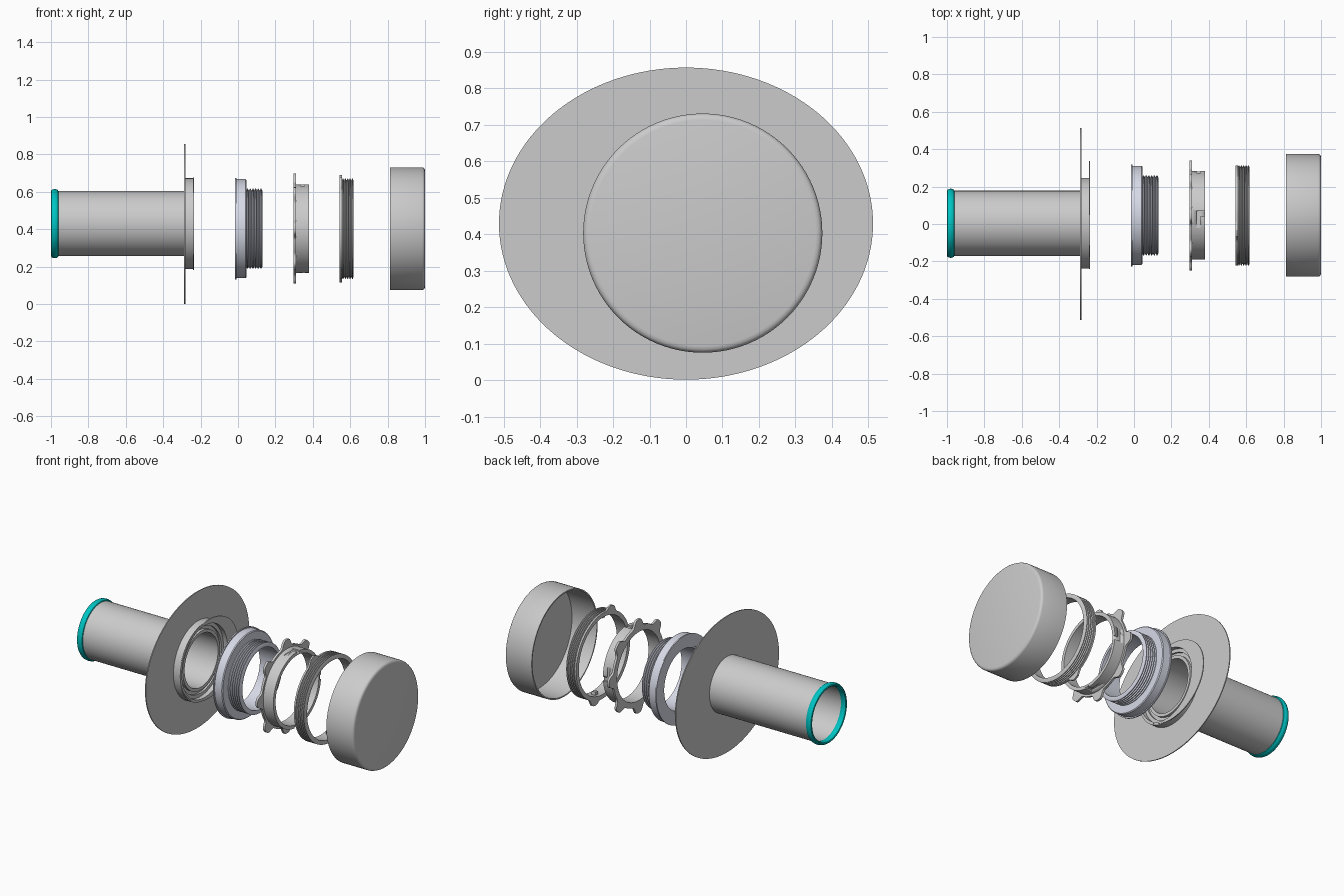
import bpy, bmesh
from math import cos, sin, pi, radians, exp

if "Cube" in bpy.data.objects:
    bpy.data.objects.remove(bpy.data.objects["Cube"])

N = 96
TUBE = (0.004, 0.43)     # y, z of the tube axis
AXIS = (0.046, 0.403)    # y, z of the loose rings and cap


def material(name, color):
    m = bpy.data.materials.new(name)
    m.diffuse_color = (*color, 1)
    m.use_nodes = True
    m.node_tree.nodes["Principled BSDF"].inputs["Base Color"].default_value = m.diffuse_color
    return m


def finish(bm, name, mat=None):
    bmesh.ops.recalc_face_normals(bm, faces=bm.faces)
    me = bpy.data.meshes.new(name)
    bm.to_mesh(me)
    bm.free()
    ob = bpy.data.objects.new(name, me)
    bpy.context.collection.objects.link(ob)
    if mat:
        me.materials.append(mat)
    bpy.ops.object.select_all(action='DESELECT')
    ob.select_set(True)
    bpy.context.view_layer.objects.active = ob
    bpy.ops.object.shade_smooth_by_angle(angle=radians(30))
    return ob


def sweep(name, centre, profile, mat=None, n=N):
    """Sweep a closed (x, radius) profile round the x axis.
    A radius may be a function of angle giving (dy, dz)."""
    bm = bmesh.new()
    rings = []
    for i in range(n):
        a = 2 * pi * i / n
        ring = []
        for x, r in profile:
            y, z = r(a) if callable(r) else (r * cos(a), r * sin(a))
            ring.append(bm.verts.new((x, centre[0] + y, centre[1] + z)))
        rings.append(ring)
    k = len(profile)
    for i in range(n):
        p, q = rings[i], rings[(i + 1) % n]
        for j in range(k):
            bm.faces.new((p[j], p[(j + 1) % k], q[(j + 1) % k], q[j]))
    bmesh.ops.remove_doubles(bm, verts=bm.verts, dist=1e-5)
    return finish(bm, name, mat)


def thread(x0, x1, r, depth, turns):
    """Zigzag outline for a threaded wall."""
    p = (x1 - x0) / turns
    pts = []
    for i in range(turns):
        x = x0 + i * p
        pts += [(x, r - depth), (x + p * .35, r), (x + p * .65, r)]
    return pts + [(x1, r - depth)]


def block(name, x0, x1, a, r0, r1, t0, t1):
    """Box placed radially at angle a around the ring axis."""
    bm = bmesh.new()
    bmesh.ops.create_cube(bm, size=1)
    for v in bm.verts:
        x = x0 if v.co.x < 0 else x1
        r = r0 if v.co.y < 0 else r1
        t = t0 if v.co.z < 0 else t1
        v.co = (x, AXIS[0] + r * cos(a) - t * sin(a), AXIS[1] + r * sin(a) + t * cos(a))
    return finish(bm, name)


def lobes(base, height, angles, width):
    """Circle outline with rounded lobes at the given angles."""
    def f(a):
        r = base
        for c in angles:
            d = (a - c + pi) % (2 * pi) - pi
            r += height * exp(-(d / width) ** 4)
        return r * cos(a), r * sin(a)
    return f


def ellipse(ry, rz, dy=0):
    return lambda a: (dy + ry * cos(a), rz * sin(a))


teal = material("teal", (0.0, 0.55, 0.55))
pale = material("pale_blue_grey", (0.68, 0.70, 0.80))

# Tube with a coloured rounded end ring
sweep("tube", TUBE, [(-0.98, 0.166), (-0.98, 0.174), (-0.283, 0.174), (-0.283, 0.166)])
end = [(-0.98 + 0.02 * cos(t), 0.173 + 0.012 * sin(t)) for t in [2 * pi * i / 12 for i in range(12)]]
sweep("tube_end_ring", TUBE, end, teal)

# Thin oval flange
sweep("flange_plate", (0, 0.429),
      [(-0.288, ellipse(0.17, 0.17, 0.004)), (-0.288, ellipse(0.513, 0.428)),
       (-0.282, ellipse(0.513, 0.428)), (-0.282, ellipse(0.17, 0.17, 0.004))], n=128)

# Stepped collar and its offset lip
sweep("collar", TUBE,
      [(-0.284, 0.166), (-0.284, 0.243), (-0.237, 0.243), (-0.237, 0.226), (-0.262, 0.226),
       (-0.262, 0.205), (-0.274, 0.205), (-0.274, 0.185), (-0.258, 0.185), (-0.258, 0.166)])
sweep("collar_lip", TUBE,
      [(-0.24, 0.226), (-0.24, ellipse(0.288, 0.247, 0.044)),
       (-0.234, ellipse(0.288, 0.247, 0.044)), (-0.234, 0.226)])

# Pale shoulder ring with threaded neck
sweep("shoulder_ring", AXIS,
      [(-0.016, 0.2), (-0.016, 0.272), (-0.009, 0.272), (-0.009, 0.265), (0.04, 0.265),
       (0.045, 0.26), (0.045, 0.2)], pale)
sweep("threaded_neck", AXIS,
      [(-0.012, 0.188), (-0.012, 0.203)] + thread(0.044, 0.13, 0.214, 0.011, 6) + [(0.13, 0.188)], pale)

# Bayonet ring: lobed grip plate and band with L-shaped slots
sweep("grip_plate", AXIS,
      [(0.296, 0.215), (0.296, lobes(0.25, 0.044, [i * pi / 4 for i in range(8)], 0.15)),
       (0.31, lobes(0.25, 0.044, [i * pi / 4 for i in range(8)], 0.15)), (0.31, 0.215)], n=192)
band = sweep("bayonet_band", AXIS, [(0.305, 0.215), (0.305, 0.237), (0.38, 0.237), (0.38, 0.215)])
for i in range(4):
    a = i * pi / 2
    for x0, x1, t0, t1 in ((0.35, 0.39, -0.025, 0.003), (0.335, 0.355, -0.024, 0.08)):
        cut = block("slot_cutter", x0, x1, a, 0.227, 0.26, t0, t1)
        cut.hide_render = True
        m = band.modifiers.new("slot", 'BOOLEAN')
        m.object, m.operation, m.solver = cut, 'DIFFERENCE', 'EXACT'
        bpy.context.view_layer.objects.active = band
        bpy.ops.object.modifier_apply(modifier=m.name)
        bpy.data.objects.remove(cut)

# Threaded lock ring with two tabs and inner pegs
tabs = lobes(0.268, 0.03, [radians(108), radians(288)], 0.14)
sweep("lock_ring_lip", AXIS, [(0.544, 0.242), (0.544, tabs), (0.555, tabs), (0.555, 0.242)])
sweep("lock_ring_thread", AXIS,
      [(0.55, 0.242)] + thread(0.555, 0.618, 0.268, 0.011, 5) + [(0.618, 0.242)])
for i in range(4):
    block("lock_peg", 0.565, 0.59, i * pi / 2 + 0.15, 0.222, 0.248, -0.014, 0.014)

# Hollow end cap, open towards the tube
sweep("end_cap", AXIS,
      [(0.812, 0.32), (0.812, 0.328), (0.985, 0.328), (0.993, 0.325), (0.998, 0.319),
       (1.0, 0.31), (1.0, 0.0), (0.985, 0.0), (0.985, 0.32)])
